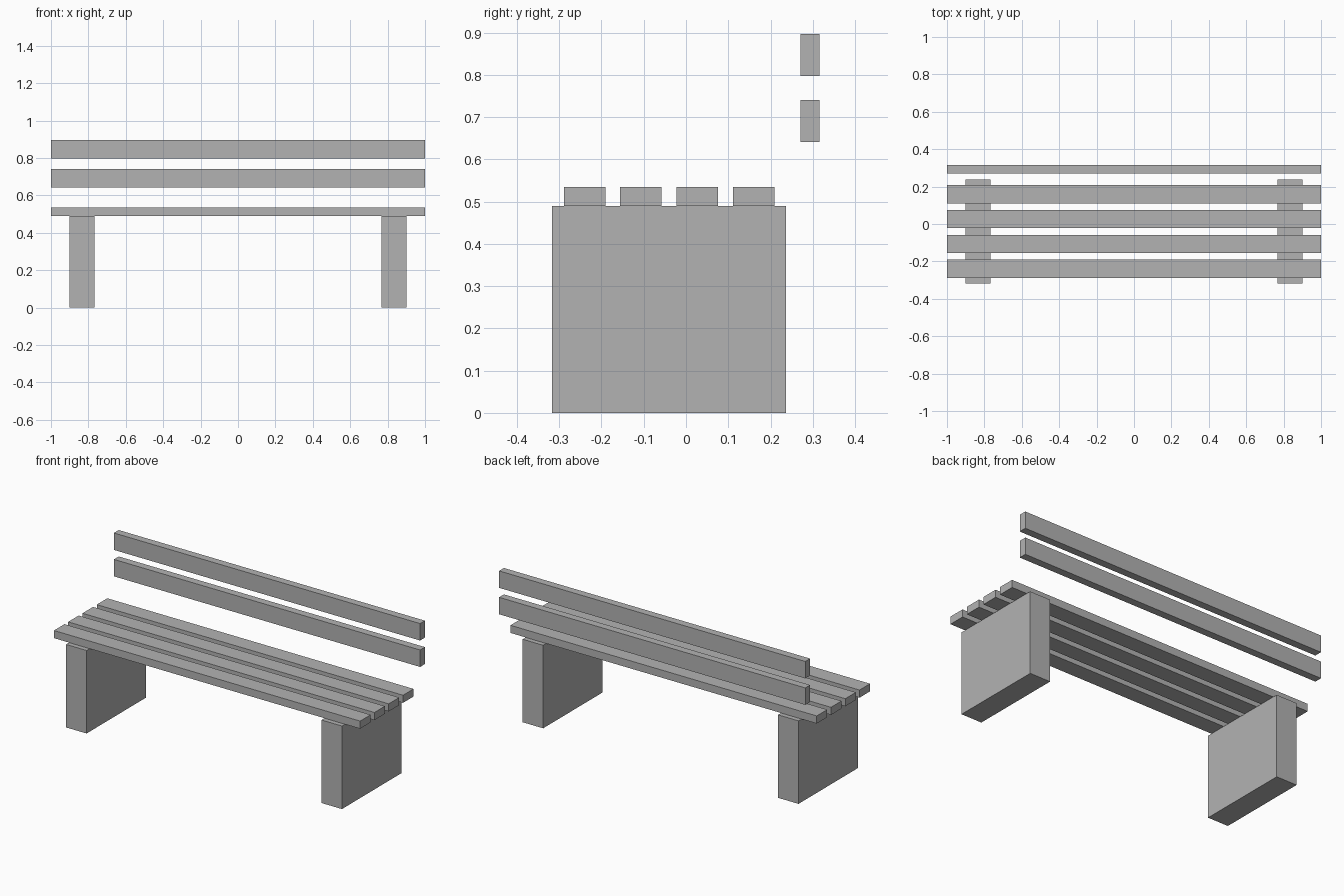
import bpy

cube = bpy.data.objects.get("Cube")
if cube:
    bpy.data.objects.remove(cube, do_unlink=True)

# One plain grey for the whole bench
grey = bpy.data.materials.new("plain grey")
grey.use_nodes = True
colour = (0.45, 0.45, 0.45, 1)
grey.diffuse_color = colour
grey.node_tree.nodes["Principled BSDF"].inputs["Base Color"].default_value = colour


def box(name, centre, size):
    bpy.ops.mesh.primitive_cube_add(size=1, location=centre)
    part = bpy.context.object
    part.name = name
    part.scale = size
    bpy.ops.object.transform_apply(location=False, rotation=False, scale=True)
    part.data.materials.append(grey)
    return part


LENGTH = 2.0
LEG_HEIGHT = 0.49
SLAT_WIDTH = 0.098
SLAT_THICK = 0.045

# Solid slab legs
for side, name in ((1, "left_leg"), (-1, "right_leg")):
    box(name, (side * 0.834, -0.04, LEG_HEIGHT / 2), (0.134, 0.554, LEG_HEIGHT))

# Four seat slats resting on the legs
for i in range(4):
    y = -0.24 + i * 0.1333
    box(f"seat_slat_{i + 1}", (0, y, LEG_HEIGHT + SLAT_THICK / 2),
        (LENGTH, SLAT_WIDTH, SLAT_THICK))

# Two upright backrest slats, floating behind the seat
for name, z in (("lower_back_slat", 0.691), ("upper_back_slat", 0.847)):
    box(name, (0, 0.293, z), (LENGTH, SLAT_THICK, 0.1))
